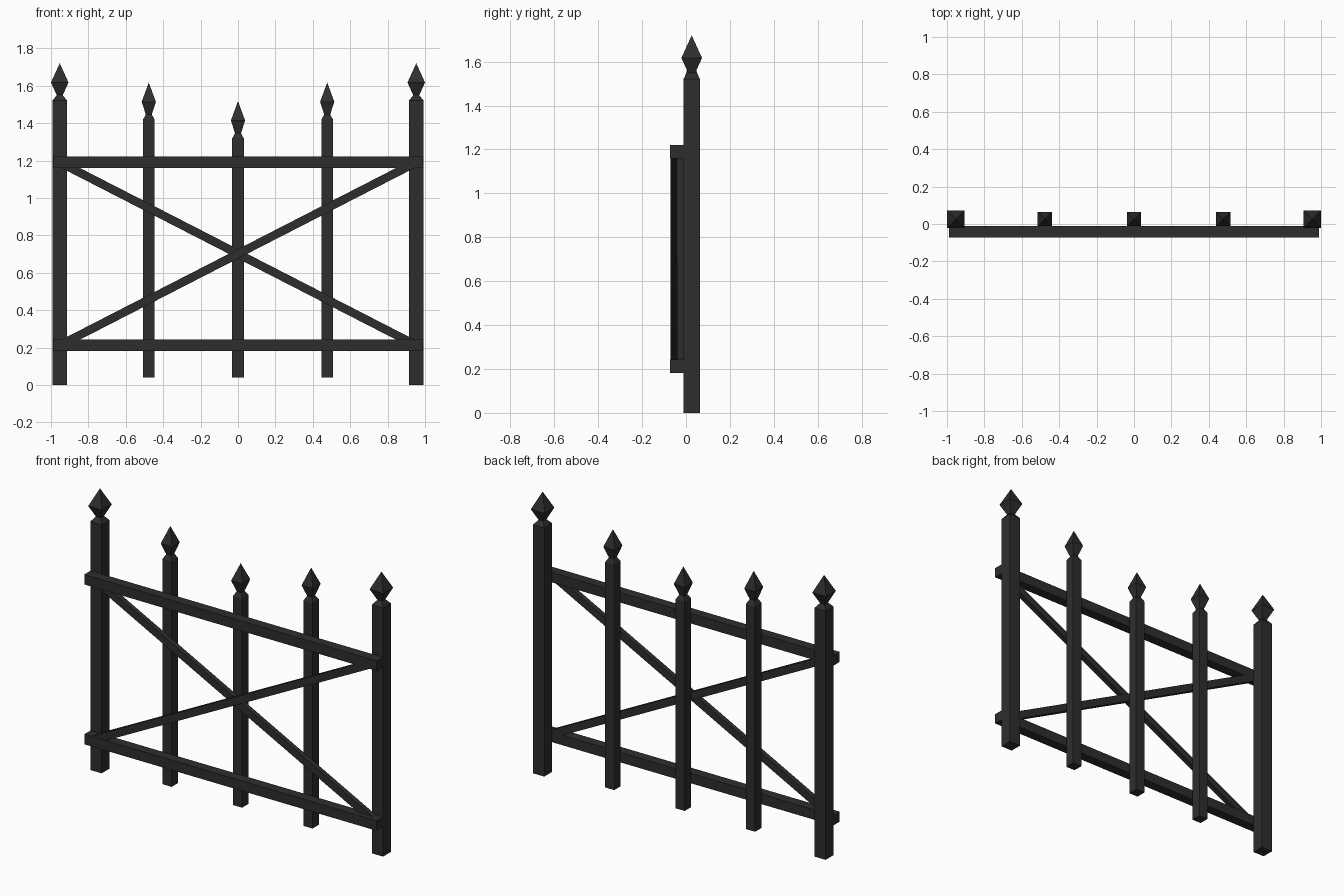
import bpy, bmesh, math
from mathutils import Matrix

if "Cube" in bpy.data.objects:
    bpy.data.objects.remove(bpy.data.objects["Cube"])

iron = bpy.data.materials.new("black iron")
iron.diffuse_color = (0.027, 0.027, 0.027, 1)
iron.use_nodes = True
iron.node_tree.nodes["Principled BSDF"].inputs["Base Color"].default_value = iron.diffuse_color

POST_Y = 0.026


def finish(name, bm):
    bmesh.ops.recalc_face_normals(bm, faces=bm.faces[:])
    mesh = bpy.data.meshes.new(name)
    bm.to_mesh(mesh)
    bm.free()
    mesh.materials.append(iron)
    obj = bpy.data.objects.new(name, mesh)
    bpy.context.collection.objects.link(obj)
    return obj


def bar(name, center, size, tilt=0.0):
    """Box tilted about the y axis."""
    bm = bmesh.new()
    m = Matrix.Translation(center) @ Matrix.Rotation(tilt, 4, 'Y') @ Matrix.Diagonal((*size, 1))
    bmesh.ops.create_cube(bm, size=1, matrix=m)
    return finish(name, bm)


def picket(name, x, bottom, tip, half, head):
    """Square shaft, pinched neck and spear head as one stacked profile."""
    profile = [(half, bottom), (half, tip - 0.198), (0.016, tip - 0.171),
               (head, tip - 0.103)]
    bm = bmesh.new()
    rings = [[bm.verts.new((x + sx * r, POST_Y + sy * r, z))
              for sx, sy in ((-1, -1), (1, -1), (1, 1), (-1, 1))] for r, z in profile]
    apex = bm.verts.new((x, POST_Y, tip))
    bm.faces.new(rings[0])
    for i in range(4):
        j = (i + 1) % 4
        for a, b in zip(rings, rings[1:]):
            bm.faces.new((a[i], a[j], b[j], b[i]))
        bm.faces.new((rings[-1][i], rings[-1][j], apex))
    return finish(name, bm)


# Tall end posts and inner pickets stepping down to the middle
for side, s in (("left", -1), ("right", 1)):
    picket(f"{side}_post", s * 0.953, 0.0, 1.72, 0.038, 0.047)
    picket(f"{side}_picket", s * 0.477, 0.04, 1.617, 0.031, 0.038)
picket("middle_picket", 0, 0.04, 1.517, 0.031, 0.038)

# Horizontal rails on the front
for name, z in (("upper_rail", 1.19), ("lower_rail", 0.212)):
    bar(name, (0, -0.0425, z), (1.98, 0.061, 0.061))

# Crossed diagonal braces, one layered in front of the other
angle = math.atan2(0.978, 1.906)
length = math.hypot(0.978, 1.906)
bar("front_brace", (0, -0.056, 0.701), (length, 0.03, 0.045), -angle)
bar("back_brace", (0, -0.027, 0.701), (length, 0.03, 0.045), angle)
